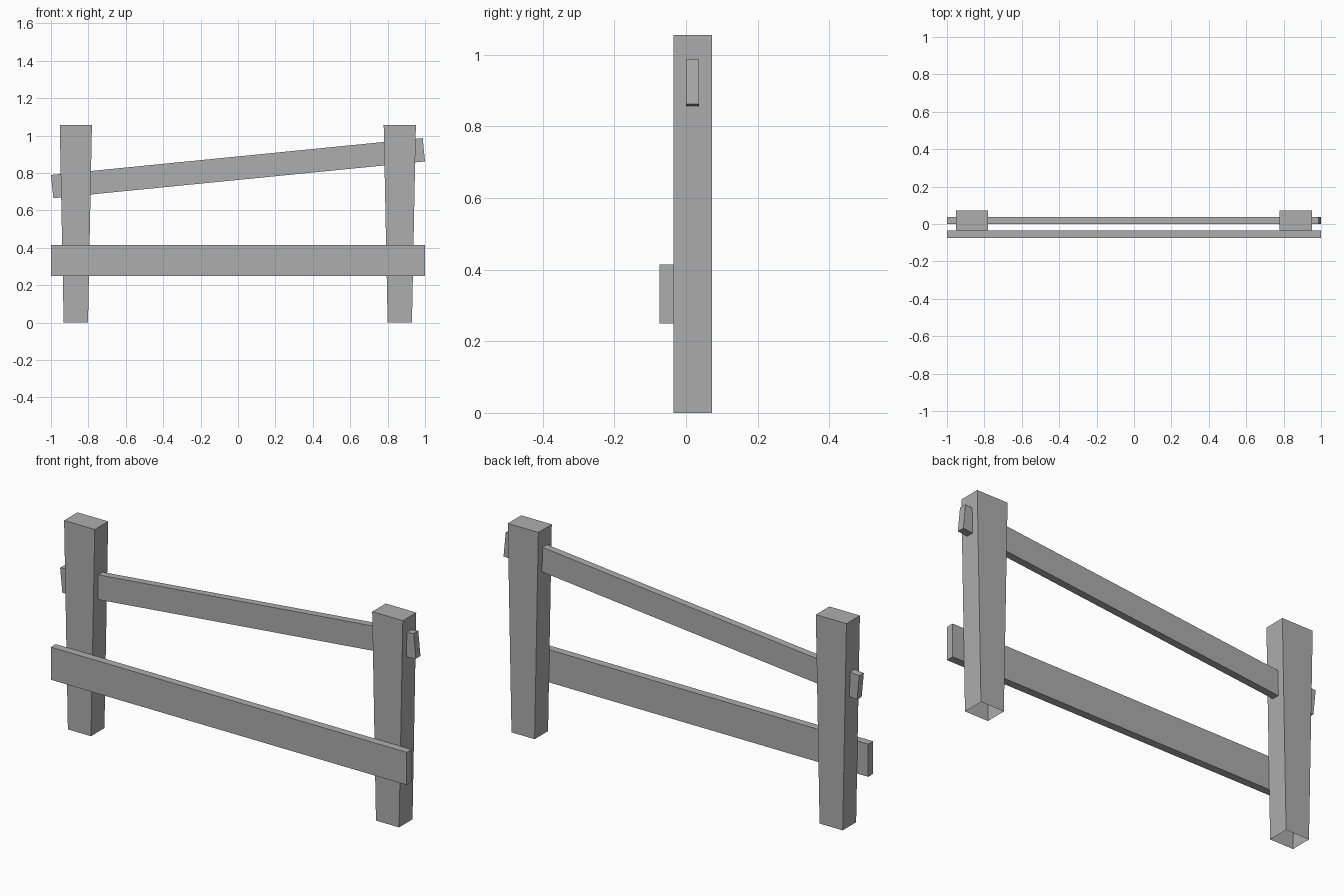
import bpy
import bmesh
from math import radians
from mathutils import Matrix

cube = bpy.data.objects.get("Cube")
if cube:
    bpy.data.objects.remove(cube, do_unlink=True)

GREY = (0.42, 0.42, 0.42, 1.0)
wood = bpy.data.materials.new("grey wood")
wood.use_nodes = True
wood.diffuse_color = GREY
wood.node_tree.nodes["Principled BSDF"].inputs["Base Color"].default_value = GREY


def box(name, size, centre, tilt=0.0, bottom_width=None):
    """Box of the given size; a bottom width tapers it and leaves its base open."""
    bm = bmesh.new()
    bmesh.ops.create_cube(bm, size=1.0)
    bmesh.ops.scale(bm, vec=size, verts=bm.verts)
    if bottom_width:
        for v in bm.verts:
            if v.co.z < 0:
                v.co.x *= bottom_width / size[0]
        base = [f for f in bm.faces if f.normal.z < -0.9]
        bmesh.ops.delete(bm, geom=base, context='FACES_ONLY')
    bm.transform(Matrix.Translation(centre) @ Matrix.Rotation(-tilt, 4, 'Y'))
    mesh = bpy.data.meshes.new(name)
    bm.to_mesh(mesh)
    bm.free()
    mesh.materials.append(wood)
    obj = bpy.data.objects.new(name, mesh)
    bpy.context.collection.objects.link(obj)
    return obj


# Tapered posts, wider at the top
for name, x in (("right_post", -0.867), ("left_post", 0.865)):
    box(name, (0.172, 0.108, 1.056), (x, 0.019, 0.528), bottom_width=0.13)

# Level lower rail fixed to the front of the posts
box("lower_rail", (2.0, 0.039, 0.166), (0, -0.0545, 0.332))

# Slanted upper rail passing through the posts
box("upper_rail", (1.997, 0.037, 0.125), (0, 0.0185, 0.826), tilt=radians(5.66))
